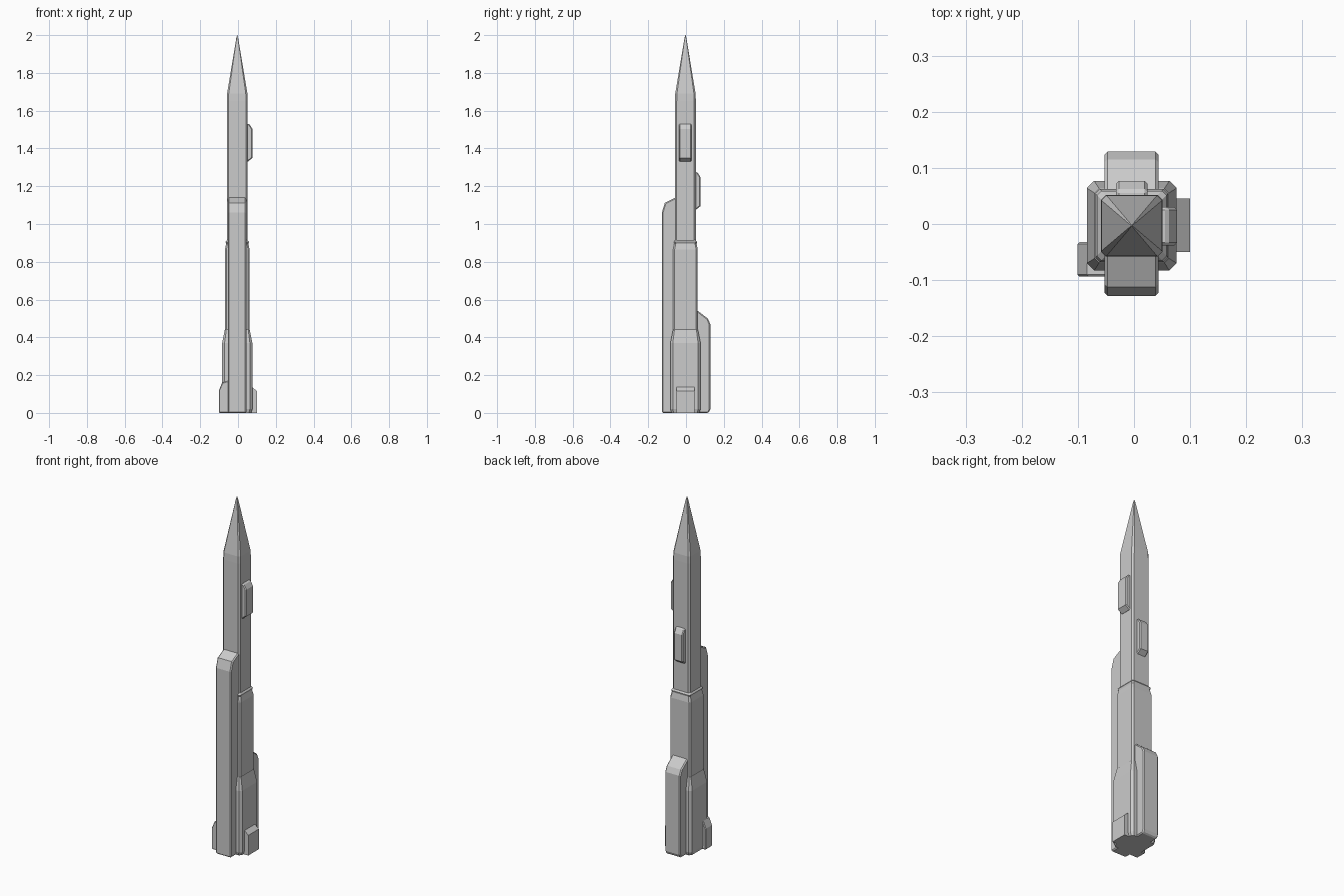
import bpy, bmesh

if "Cube" in bpy.data.objects:
    bpy.data.objects.remove(bpy.data.objects["Cube"])

CX, CY = -0.004, -0.003   # tower axis


def finish(name, bm, bevel=0.0):
    bmesh.ops.recalc_face_normals(bm, faces=bm.faces)
    me = bpy.data.meshes.new(name)
    bm.to_mesh(me)
    bm.free()
    ob = bpy.data.objects.new(name, me)
    bpy.context.collection.objects.link(ob)
    if bevel:
        m = ob.modifiers.new("chamfer", 'BEVEL')
        m.width = bevel
        m.segments = 1
        m.limit_method = 'ANGLE'
        m.angle_limit = 0.9
    return ob


def chamfered_loft(name, rings):
    """Stack of square sections with cut corners: (z, half width, corner cut)."""
    bm = bmesh.new()
    loops = []
    for z, h, c in rings:
        k = h - c
        pts = [(h, -k), (h, k), (k, h), (-k, h), (-h, k), (-h, -k), (-k, -h), (k, -h)]
        loops.append([bm.verts.new((CX + x, CY + y, z)) for x, y in pts])
    for a, b in zip(loops, loops[1:]):
        for i in range(8):
            j = (i + 1) % 8
            bm.faces.new((a[i], a[j], b[j], b[i]))
    bm.faces.new(loops[0][::-1])
    bm.faces.new(loops[-1])
    return finish(name, bm)


def side_block(name, axis, profile, lo, hi, bevel=0.0):
    """Extrude a (outward, z) profile sideways; axis 'x' or 'y' is the outward one."""
    bm = bmesh.new()
    rows = []
    for s in (lo, hi):
        rows.append([bm.verts.new((d, s, z) if axis == 'x' else (s, d, z)) for d, z in profile])
    n = len(profile)
    for i in range(n):
        j = (i + 1) % n
        bm.faces.new((rows[0][i], rows[0][j], rows[1][j], rows[1][i]))
    bm.faces.new(rows[0])
    bm.faces.new(rows[1])
    return finish(name, bm, bevel)


# Stepped tower, three tiers with a small collar
chamfered_loft("base_tier", [(0.0, 0.074, 0.012), (0.02, 0.080, 0.013),
                             (0.37, 0.080, 0.013), (0.44, 0.066, 0.008), (0.46, 0.05, 0.008)])
chamfered_loft("middle_tier", [(0.01, 0.065, 0.008), (0.865, 0.065, 0.008),
                               (0.895, 0.059, 0.008), (0.905, 0.062, 0.008), (0.915, 0.054, 0.008)])
chamfered_loft("upper_tower_and_spire", [(0.01, 0.055, 0.009), (1.65, 0.055, 0.009),
                                         (1.69, 0.054, 0.009), (1.985, 0.005, 0.0015),
                                         (2.0, 0.001, 0.0004)])

# Tall front slab and short back slab
side_block("front_slab", 'y', [(0, 0), (-0.128, 0), (-0.128, 1.06), (-0.112, 1.112),
                               (-0.05, 1.143), (0, 1.143)], -0.053, 0.044, 0.006)
side_block("back_slab", 'y', [(0, 0), (0.120, 0), (0.129, 0.02), (0.129, 0.47),
                              (0.115, 0.50), (0.05, 0.55), (0, 0.55)], -0.053, 0.044, 0.006)

# Small bays high on the tower
for name, axis, z, lo, hi in (("right_bay", 'x', 1.33, -0.038, 0.030),
                              ("back_bay", 'y', 1.075, -0.032, 0.024)):
    side_block(name, axis, [(0.02, z), (0.052, z), (0.077, z + 0.02), (0.077, z + 0.172),
                            (0.06, z + 0.2), (0.02, z + 0.2)], lo, hi, 0.005)

# Low entrance blocks
side_block("right_entrance", 'x', [(0, 0), (0.1, 0), (0.1, 0.115), (0.075, 0.137), (0, 0.137)],
           -0.05, 0.045)
side_block("left_annex", 'x', [(-0.04, 0), (-0.101, 0), (-0.101, 0.12), (-0.084, 0.16),
                               (-0.05, 0.17), (-0.04, 0.17)], -0.094, -0.032, 0.004)
